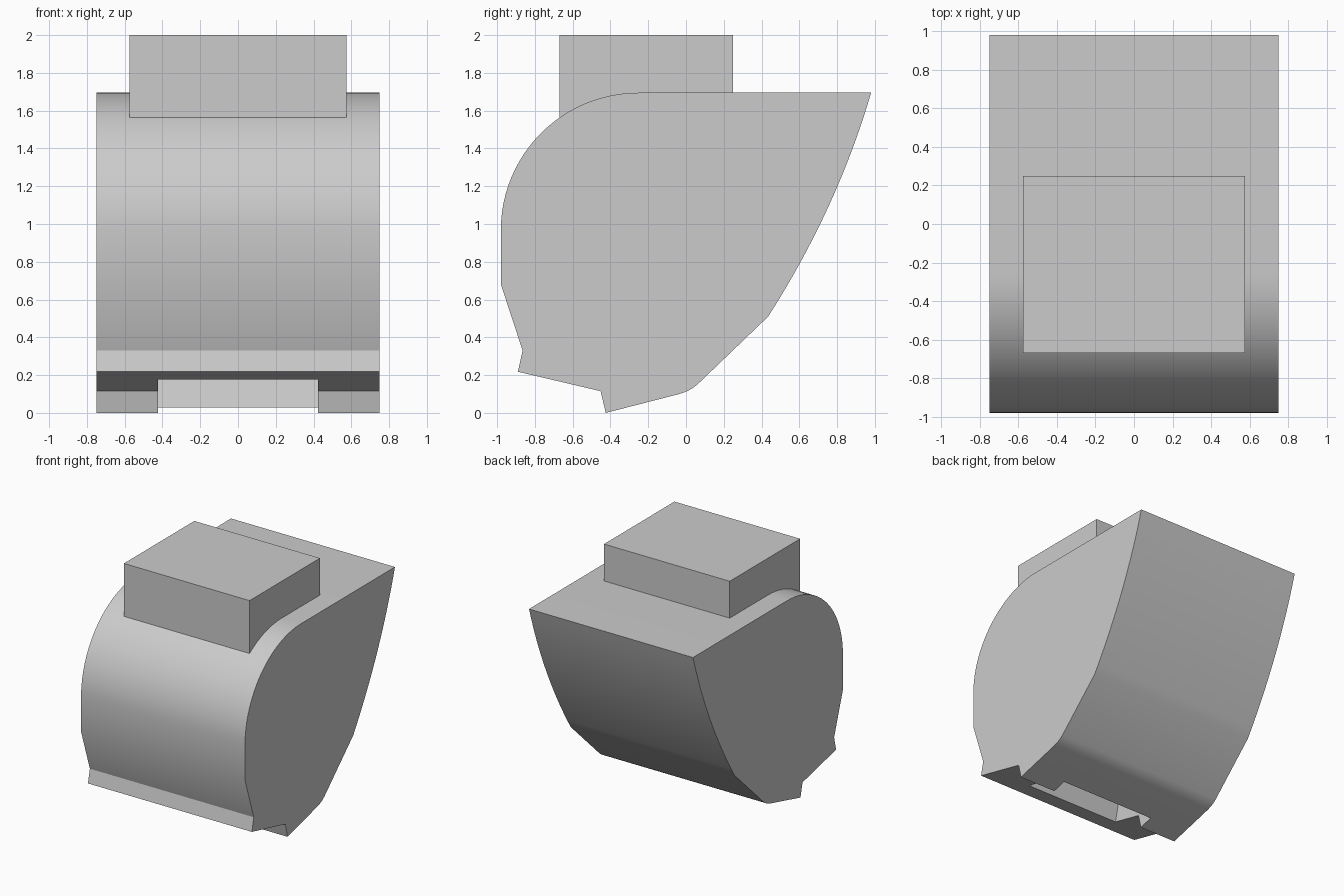
import bpy, bmesh, math
from mathutils import Vector

old = bpy.data.objects.get("Cube")
if old:
    bpy.data.objects.remove(old, do_unlink=True)

grey = bpy.data.materials.new("plain grey")
grey.use_nodes = True
COLOUR = (0.6, 0.6, 0.6, 1)
grey.diffuse_color = COLOUR
grey.node_tree.nodes["Principled BSDF"].inputs["Base Color"].default_value = COLOUR


def extrude_profile(name, points, half_width):
    """Sweep a (y, z) outline across x, centred."""
    bm = bmesh.new()
    face = bm.faces.new([bm.verts.new((-half_width, y, z)) for y, z in points])
    ext = bmesh.ops.extrude_face_region(bm, geom=[face])["geom"]
    verts = [g for g in ext if isinstance(g, bmesh.types.BMVert)]
    bmesh.ops.translate(bm, verts=verts, vec=(2 * half_width, 0, 0))
    bmesh.ops.recalc_face_normals(bm, faces=bm.faces)
    mesh = bpy.data.meshes.new(name)
    bm.to_mesh(mesh)
    bm.free()
    mesh.materials.append(grey)
    obj = bpy.data.objects.new(name, mesh)
    bpy.context.collection.objects.link(obj)
    return obj


def bezier(a, c, b, n):
    """Quadratic curve from a to b, pulled towards c."""
    a, c, b = Vector(a), Vector(c), Vector(b)
    ts = [i / n for i in range(n + 1)]
    return [tuple(a * (1 - t) ** 2 + c * 2 * t * (1 - t) + b * t * t) for t in ts]


# Body outline: rounded front, flat top, swept back, stepped underside
front_arc = []
for i in range(25):
    a = math.pi / 2 * i / 24
    front_arc.append((-0.25 - 0.73 * math.cos(a), 0.97 + 0.725 * math.sin(a)))
back_curve = bezier((0.98, 1.695), (0.80, 1.08), (0.435, 0.51), 16)
heel_curve = bezier((0.06, 0.15), (0.02, 0.115), (-0.035, 0.10), 4)
underside = [(-0.425, 0), (-0.452, 0.115), (-0.89, 0.218), (-0.865, 0.33), (-0.98, 0.68)]
body = extrude_profile("body", front_arc + back_curve + heel_curve + underside, 0.75)

# Tilted pocket cut up into the underside
up = Vector((0.225, 0.974))
front_low, back_low = Vector((-0.72, 0.178)) - up * 0.2, Vector((-0.31, 0.03)) - up * 0.15
along = Vector((0.974, -0.225))
depth = 0.44
front_top = front_low + up * depth
back_top = front_top + along * (back_low - front_low).dot(along)
pocket = extrude_profile("pocket_cutter", [front_low, front_top, back_top, back_low], 0.423)
cut = body.modifiers.new("pocket", 'BOOLEAN')
cut.operation, cut.solver, cut.object = 'DIFFERENCE', 'EXACT', pocket
bpy.ops.object.select_all(action='DESELECT')
bpy.context.view_layer.objects.active = body
body.select_set(True)
bpy.ops.object.modifier_apply(modifier=cut.name)
bpy.data.objects.remove(pocket, do_unlink=True)
bpy.ops.object.shade_smooth_by_angle(angle=math.radians(30))

# Block sitting on the top, sunk into the rounded front
extrude_profile("top_block", [(-0.67, 1.54), (-0.67, 2), (0.25, 2), (0.25, 1.54)], 0.575)
